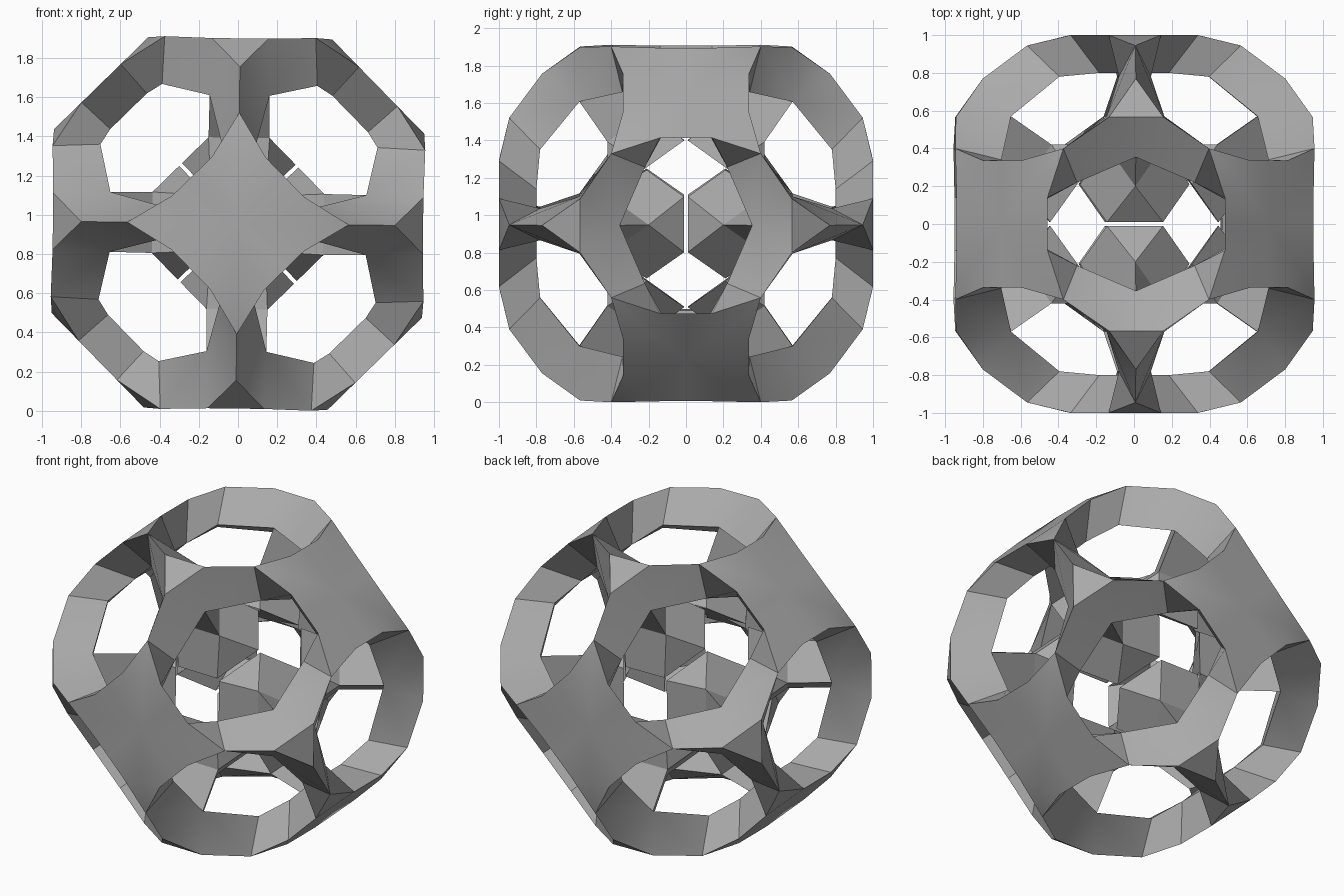
import bpy, bmesh, math
from itertools import product
from mathutils import Matrix, Vector

cube = bpy.data.objects.get("Cube")
if cube:
    bpy.data.objects.remove(cube, do_unlink=True)

grey = bpy.data.materials.new("mid_grey")
grey.use_nodes = True
colour = (0.4, 0.4, 0.4, 1)
grey.diffuse_color = colour
grey.node_tree.nodes["Principled BSDF"].inputs["Base Color"].default_value = colour

# key points of one corner; a point is (toward plate, toward window, sideways)
EDGE = (1.0, 0.336, 0.14)      # plate rim
TIP = (0.945, 0.40, 0.40)      # plate star tip
KNEE = (0.77, 0.566, 0.566)    # outer corner triangle
PLATE_IN = (0.80, 0.13, 0.13)  # plate underside
ARM_IN = (0.78, 0.34, 0.22)    # arm underside
NECK = (0.57, 0.57, 0.354)     # inner end of the arms
FOOT = (0.42, 0.42, 0.20)      # foot of the corner column
TOE = (0.42, 0.21, 0.01)       # inner hexagon


def flip(p):
    return (p[0], p[2], p[1])


def swap(p):
    return (p[1], p[0], p[2])


def half_faces():
    """Faces of one arm on one side of its mirror plane."""
    mid_edge, mid_in = (1, EDGE[1], 0), (PLATE_IN[0], PLATE_IN[1], 0)
    return [
        [(1, 0, 0), mid_edge, EDGE, (1, 0.24, 0.24)],          # plate top
        [(1, 0.24, 0.24), EDGE, TIP],
        [(PLATE_IN[0], 0, 0), mid_in, PLATE_IN],               # plate underside
        [mid_edge, EDGE, PLATE_IN, mid_in],                    # window wall
        [EDGE, TIP, ARM_IN, PLATE_IN],
        [TIP, KNEE, NECK, ARM_IN],
    ]


def arm_faces():
    """All faces that belong to one arm and its third of the corner."""
    faces = half_faces()
    faces += [[flip(p) for p in f] for f in half_faces()]
    faces += [
        [KNEE, swap(KNEE), NECK],                              # below the knee
        [PLATE_IN, ARM_IN, NECK, flip(NECK), flip(ARM_IN)],    # arm underside
        [NECK, flip(NECK), flip(FOOT), FOOT],                  # column side
        [FOOT, TOE, flip(TOE), flip(FOOT)],                    # foot
        [FOOT, TOE, swap(TOE)],
    ]
    return faces


def turn(p, n):
    return tuple(p[(i - n) % 3] for i in range(3))


bm = bmesh.new()


def add(face, signs):
    verts = [bm.verts.new([c * s for c, s in zip(p, signs)]) for p in face]
    bm.faces.new(verts)


for signs in product((1, -1), repeat=3):
    for n in range(3):
        for face in arm_faces():
            add([turn(p, n) for p in face], signs)
    # outer triangle and inner hexagon of the corner
    add([turn(KNEE, n) for n in range(3)], signs)
    add([q for n in range(3) for q in (turn(TOE, n), turn(flip(TOE), n))], signs)

bmesh.ops.remove_doubles(bm, verts=bm.verts, dist=0.002)
bmesh.ops.recalc_face_normals(bm, faces=bm.faces)

# stand the frame on the edges of two plates, a touch off square
bm.transform(Matrix.Rotation(math.radians(45.7), 4, 'Y'))
low = min(v.co.z for v in bm.verts)
bm.transform(Matrix.Translation(Vector((0, 0, -low))))

mesh = bpy.data.meshes.new("lattice_frame")
bm.to_mesh(mesh)
bm.free()
mesh.materials.append(grey)
frame = bpy.data.objects.new("lattice_frame", mesh)
bpy.context.collection.objects.link(frame)
bpy.context.view_layer.objects.active = frame
frame.select_set(True)
bpy.ops.object.shade_smooth_by_angle(angle=math.radians(30))
